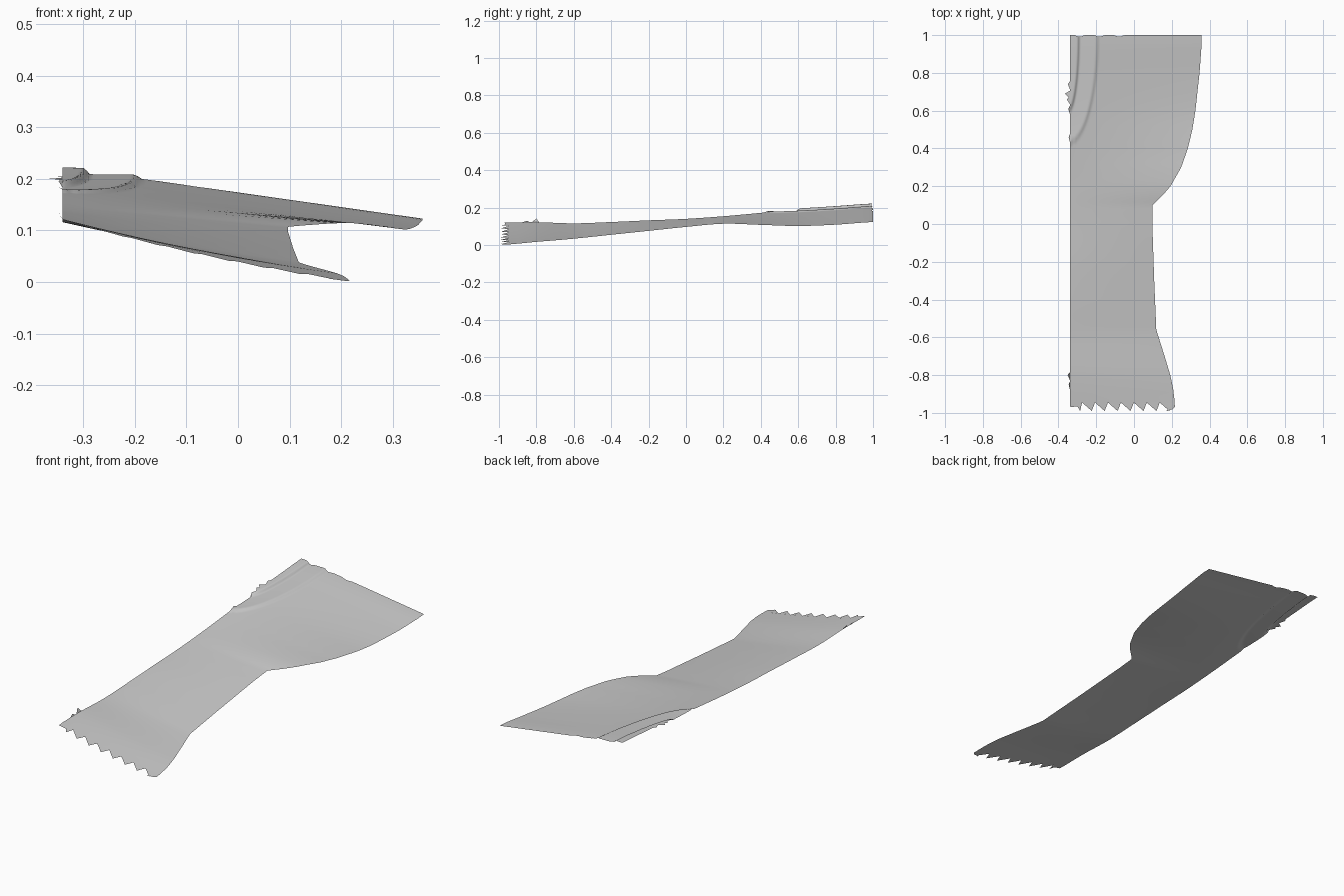
import bpy, bmesh, math

cube = bpy.data.objects.get("Cube")
if cube:
    bpy.data.objects.remove(cube, do_unlink=True)

ROWS, COLS = 110, 80
LEFT, FRONT, BACK = -0.34, -0.945, 1.0

# Height along both long edges, evenly spaced from front to back
LEFT_Z = [.12, .122, .116, .123, .132, .14, .154, .172, .19, .207, .222]
RIGHT_Z = [0, .017, .034, .055, .076, .097, .114, .108, .102, .109, .123]
# Outline of the curved long edge: (y, x)
EDGE = [(-1, .217), (-.93, .214), (-.87, .207), (-.8, .192), (-.7, .162), (-.56, .118),
        (-.3, .107), (0, .097), (.1, .097), (.15, .15), (.2, .193), (.3, .25),
        (.4, .285), (.5, .309), (.6, .325), (.8, .347), (.95, .358), (1, .357)]


def smooth_at(values, y):
    """Smooth curve through evenly spaced values."""
    t = max(0, min(1, (y + 1) / 2)) * (len(values) - 1)
    i = min(int(t), len(values) - 2)
    f = t - i
    a, b, c, d = (values[max(0, min(len(values) - 1, i + k))] for k in (-1, 0, 1, 2))
    return b + f / 2 * (c - a + f * (2*a - 5*b + 4*c - d + f * (3*(b - c) + d - a)))


def edge_x(y):
    for (y0, x0), (y1, x1) in zip(EDGE, EDGE[1:]):
        if y <= y1:
            return x0 + (x1 - x0) * (y - y0) / (y1 - y0)
    return EDGE[-1][1]


def ease(t):
    t = max(0, min(1, t))
    return t * t * (3 - 2 * t)


def arc_x(y, width, length):
    """Quarter ellipse around the back left corner."""
    t = (BACK - y) / length
    return LEFT + width * math.sqrt(1 - t * t) if t < 1 else LEFT


def height(x, y):
    u = (x - LEFT) / (edge_x(y) - LEFT)
    z_left, z_right = smooth_at(LEFT_Z, y), smooth_at(RIGHT_Z, y)
    z = z_left + (z_right - z_left) * u + min(0, y) * .04 * u * (1 - u)
    # Two terraces in the back left corner
    outer = arc_x(y, .155, .57) - x
    inner = arc_x(y, .055, .4) - x
    if outer > 0:
        z += .008 * ease(outer / .015) - .13 * outer
    if inner > 0:
        z += .012 * ease(inner / .015)
    return max(0, z)


def point(bm, x, y):
    return bm.verts.new((x, y, height(x, y)))


bm = bmesh.new()

# Main sheet
grid = []
for r in range(ROWS + 1):
    y = FRONT + (BACK - FRONT) * r / ROWS
    row = []
    for c in range(COLS + 1):
        x = LEFT + (edge_x(y) - LEFT) * (c / COLS) ** 1.3
        fray = .008 * max(0, math.sin(x * 60)) if r == ROWS and x < -.05 else 0
        row.append(point(bm, x, y - fray))
    grid.append(row)
for lower, upper in zip(grid, grid[1:]):
    for c in range(COLS):
        bm.faces.new((lower[c], lower[c + 1], upper[c + 1], upper[c]))

# Torn teeth along the front edge
TEETH = 7
start, pitch = -.275, .0685
for i in range(TEETH):
    x = start + i * pitch
    bm.faces.new([point(bm, *p) for p in
                  ((x, FRONT), (x + pitch * .75, -.99), (x + pitch, FRONT))])
end = start + TEETH * pitch
right = edge_x(FRONT)
corner = [(LEFT, FRONT), (LEFT + .003, -.97), (-.3, -.965), (-.285, -.99), (start, FRONT)]
tail = [(end - .06, FRONT), (end - .03, -.975), (.172, -.99), (.205, -.98),
        (right + .002, -.968), (right, FRONT)]
for outline in (corner, tail[2:]):
    bm.faces.new([point(bm, *p) for p in outline])
bm.faces.new([point(bm, *p) for p in ((end, FRONT), (.172, -.99), (right, FRONT))])

# Small torn splinters along the straight edge
for y, out in ((-.81, .012), (-.86, .006), (.6, .008), (.65, .016), (.68, .026), (.73, .01), (.45, .006)):
    bm.faces.new([point(bm, *p) for p in
                  ((LEFT, y + .025), (LEFT - out, y + .01), (LEFT, y - .015))])

bmesh.ops.remove_doubles(bm, verts=bm.verts, dist=.0005)
for face in bm.faces:
    face.smooth = True
    face.normal_update()
    if face.normal.z < 0:
        face.normal_flip()

mesh = bpy.data.meshes.new("torn_sheet")
bm.to_mesh(mesh)
bm.free()
sheet = bpy.data.objects.new("torn_sheet", mesh)
bpy.context.collection.objects.link(sheet)

# Pale grey surface
grey = bpy.data.materials.new("pale_grey")
grey.use_nodes = True
colour = (.6, .6, .6, 1)
grey.diffuse_color = colour
grey.node_tree.nodes["Principled BSDF"].inputs["Base Color"].default_value = colour
mesh.materials.append(grey)
